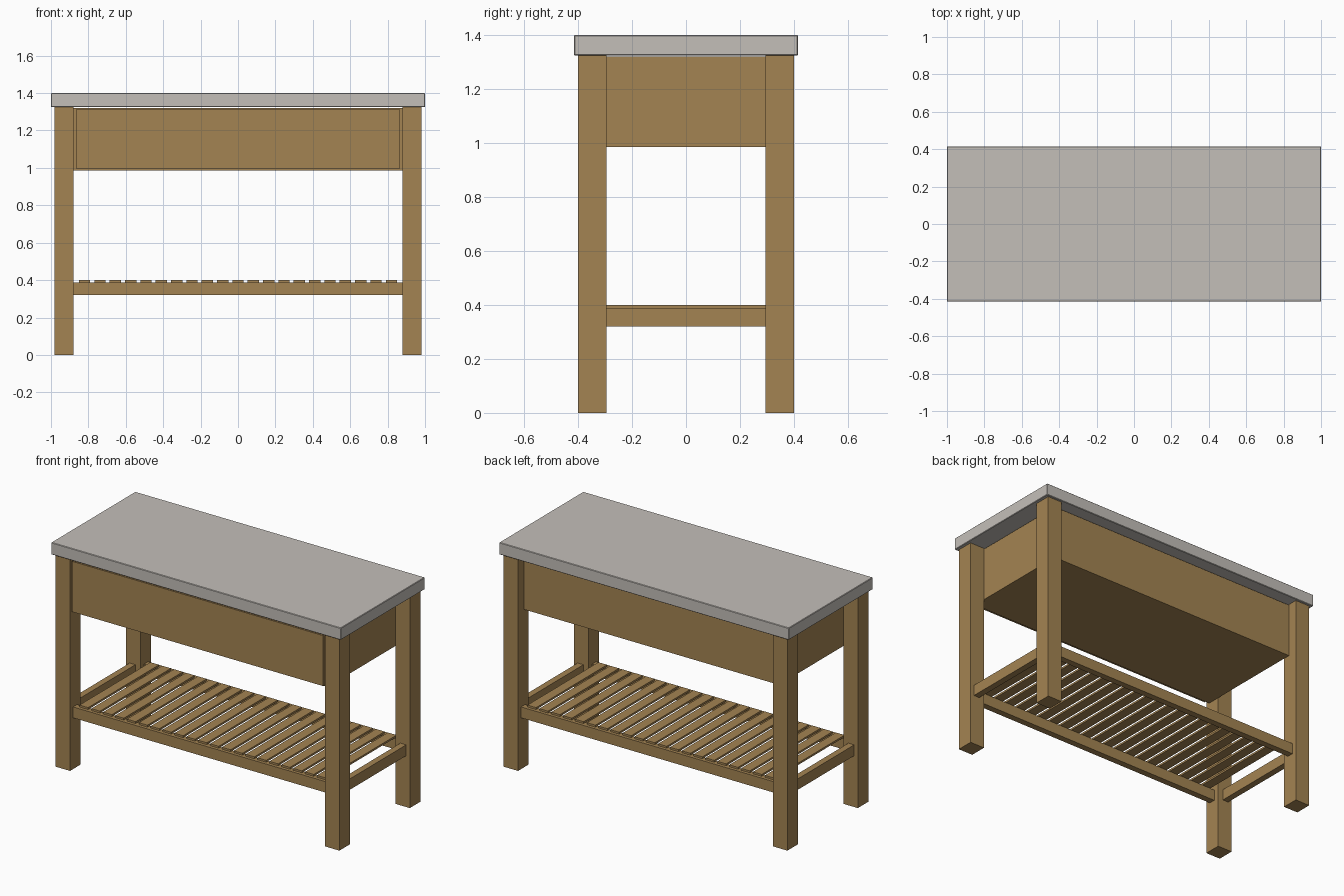
import bpy

cube = bpy.data.objects.get("Cube")
if cube:
    bpy.data.objects.remove(cube, do_unlink=True)


def make_material(name, color):
    mat = bpy.data.materials.new(name)
    mat.use_nodes = True
    mat.diffuse_color = color
    for node in mat.node_tree.nodes:
        if node.type == 'BSDF_PRINCIPLED':
            node.inputs["Base Color"].default_value = color
    return mat


wood = make_material("oak_wood", (0.37, 0.23, 0.085, 1))
stone = make_material("pale_stone", (0.55, 0.52, 0.485, 1))


def box(name, x, y, z, mat, bevel=0):
    """Box spanning the given (low, high) ranges."""
    spans = (x, y, z)
    bpy.ops.mesh.primitive_cube_add(size=1, location=[(a + b) / 2 for a, b in spans])
    obj = bpy.context.object
    obj.name = name
    obj.scale = [b - a for a, b in spans]
    bpy.ops.object.transform_apply(location=False, rotation=False, scale=True)
    obj.data.materials.append(mat)
    if bevel:
        mod = obj.modifiers.new("soft_edge", 'BEVEL')
        mod.width = bevel
        mod.segments = 1
    return obj


def span(side, inner, outer):
    """Range from inner to outer distance on the chosen side of the centre."""
    return tuple(sorted((side * inner, side * outer)))


# Worktop
box("worktop", (-1, 1), (-0.415, 0.415), (1.325, 1.4), stone, 0.003)

# Legs
for sx, x_name in ((-1, "right"), (1, "left")):
    for sy, y_name in ((-1, "front"), (1, "back")):
        box(f"{y_name}_{x_name}_leg", span(sx, 0.88, 0.98), span(sy, 0.295, 0.4),
            (0, 1.325), wood)

# Cabinet body with a drawer front flush with the legs
box("cabinet_body", (-0.88, 0.88), (-0.375, 0.34), (0.985, 1.32), wood)
box("drawer_front", (-0.867, 0.867), (-0.4, -0.375), (0.997, 1.312), wood)

# Lower shelf rails
RAIL_Z = (0.32, 0.388)
for sy, name in ((-1, "front"), (1, "back")):
    box(f"{name}_rail", (-0.88, 0.88), span(sy, 0.33, 0.37), RAIL_Z, wood)
for sx, name in ((-1, "right"), (1, "left")):
    box(f"{name}_rail", span(sx, 0.915, 0.955), (-0.295, 0.295), RAIL_Z, wood)

# Shelf slats
COUNT, WIDTH, REACH = 21, 0.06, 0.85
pitch = (2 * REACH - WIDTH) / (COUNT - 1)
for i in range(COUNT):
    left = -REACH + i * pitch
    box(f"shelf_slat_{i + 1}", (left, left + WIDTH), (-0.35, 0.35), (0.388, 0.4), wood)
